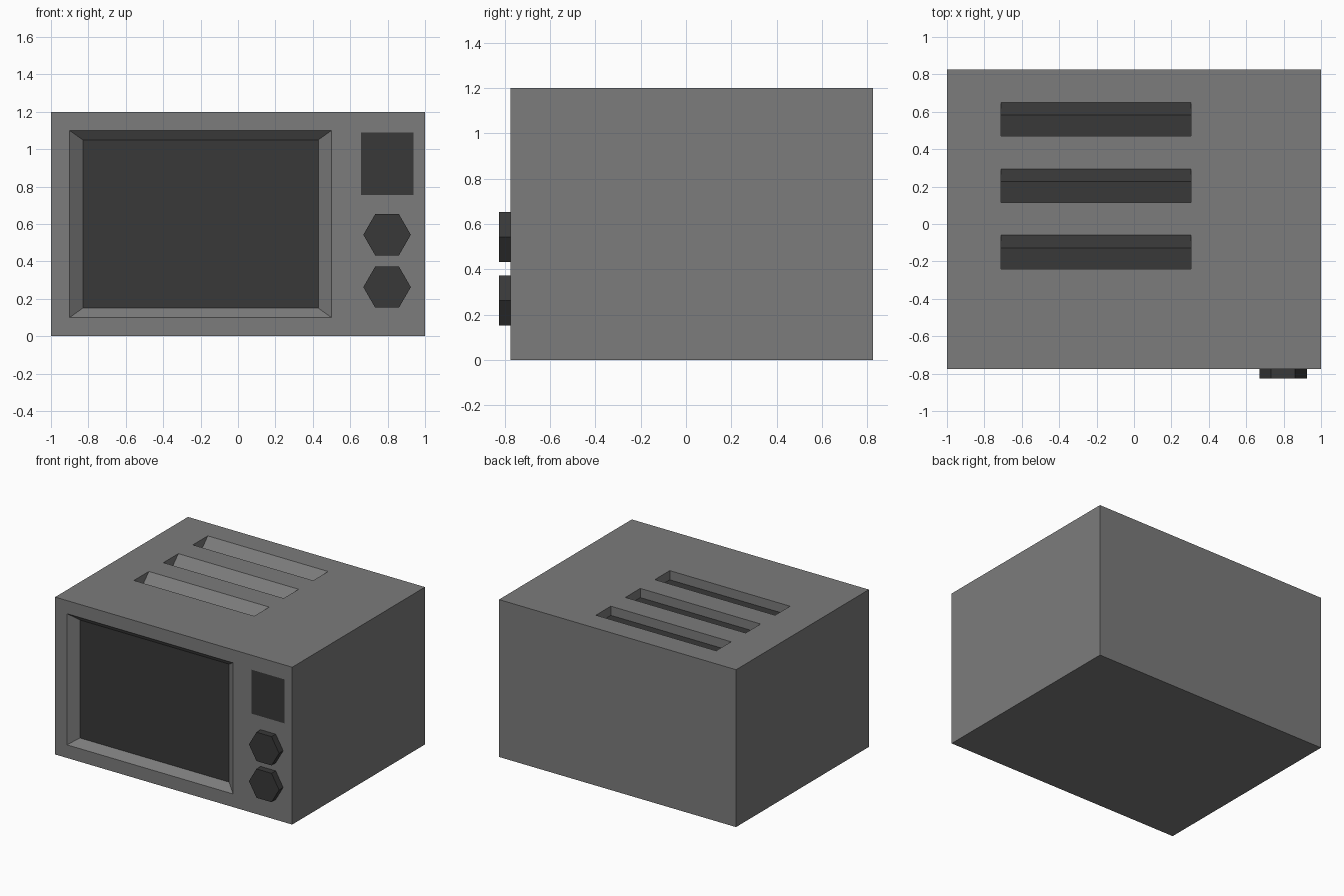
import bpy, bmesh, math
from mathutils import Vector, Matrix

if "Cube" in bpy.data.objects:
    bpy.data.objects.remove(bpy.data.objects["Cube"])

FRONT, BACK, TOP = -0.775, 0.825, 1.2


def material(name, v):
    m = bpy.data.materials.new(name)
    m.diffuse_color = (v, v, v, 1)
    m.use_nodes = True
    m.node_tree.nodes["Principled BSDF"].inputs["Base Color"].default_value = m.diffuse_color
    return m


grey = material("grey_casing", 0.2)
dark = material("dark_trim", 0.04)


def add_object(name, bm, mats):
    bmesh.ops.recalc_face_normals(bm, faces=bm.faces)
    mesh = bpy.data.meshes.new(name)
    bm.to_mesh(mesh)
    bm.free()
    for m in mats:
        mesh.materials.append(m)
    ob = bpy.data.objects.new(name, mesh)
    bpy.context.collection.objects.link(ob)
    return ob


def box(name, lo, hi, mat):
    bm = bmesh.new()
    lo, hi = Vector(lo), Vector(hi)
    bmesh.ops.create_cube(bm, size=1, matrix=Matrix.Translation((lo + hi) / 2) @ Matrix.Diagonal((*(hi - lo), 1)))
    return add_object(name, bm, [mat])


def cut_recess(target, name, floor, mouth):
    """Cut a dark-floored recess; the walls run on past the mouth for a clean cut."""
    floor = [Vector(p) for p in floor]
    outer = [f + (Vector(m) - f) * 1.5 for f, m in zip(floor, mouth)]
    bm = bmesh.new()
    a = [bm.verts.new(p) for p in floor]
    b = [bm.verts.new(p) for p in outer]
    bm.faces.new(a).material_index = 1
    bm.faces.new(b)
    for i in range(4):
        j = (i + 1) % 4
        bm.faces.new((a[i], a[j], b[j], b[i]))
    cutter = add_object(name, bm, [grey, dark])
    cutter.hide_render = True
    mod = target.modifiers.new(name, 'BOOLEAN')
    mod.operation, mod.solver, mod.object = 'DIFFERENCE', 'EXACT', cutter
    mod.material_mode = 'TRANSFER'
    bpy.context.view_layer.objects.active = target
    bpy.ops.object.modifier_apply(modifier=name)
    bpy.data.objects.remove(cutter)


def rect(x0, x1, v0, v1):
    return [(x0, v0), (x1, v0), (x1, v1), (x0, v1)]


# Casing
casing = box("casing", (-1, FRONT, 0), (1, BACK, TOP), grey)

# Door window with bevelled surround
cut_recess(casing, "window_recess",
           [(x, FRONT + 0.055, z) for x, z in rect(-0.83, 0.43, 0.15, 1.05)],
           [(x, FRONT, z) for x, z in rect(-0.9, 0.5, 0.1, 1.1)])

# Top vents: upright front wall, sloping back wall
for i in range(3):
    y = -0.24 + 0.355 * i
    cut_recess(casing, f"vent_{i + 1}",
               [(x, v, TOP - 0.07) for x, v in rect(-0.71, 0.305, y, y + 0.112)],
               [(x, v, TOP) for x, v in rect(-0.71, 0.305, y, y + 0.18)])

# Display panel, flush with the front
bm = bmesh.new()
bm.faces.new([bm.verts.new((x, FRONT - 0.001, z)) for x, z in rect(0.657, 0.937, 0.755, 1.09)])
add_object("display_panel", bm, [dark])

# Hexagonal knobs
for name, z in (("upper_knob", 0.5425), ("lower_knob", 0.2625)):
    bm = bmesh.new()
    bmesh.ops.create_cone(bm, cap_ends=True, segments=6, radius1=0.127, radius2=0.127, depth=0.05,
                          matrix=Matrix.Translation((0.797, FRONT - 0.025, z))
                          @ Matrix.Rotation(math.pi / 2, 4, 'X') @ Matrix.Rotation(math.pi / 2, 4, 'Z'))
    add_object(name, bm, [dark])
